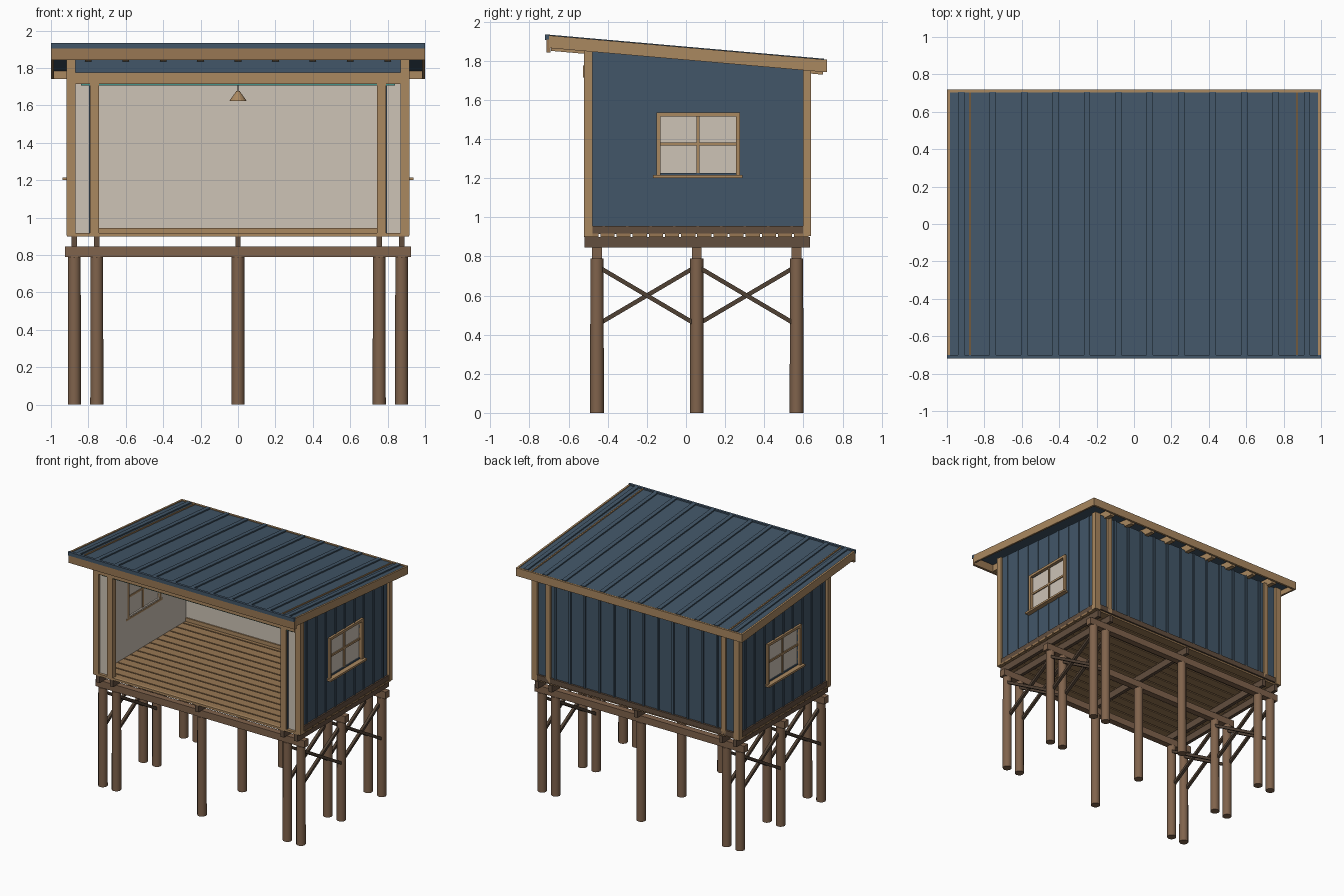
import bpy, bmesh, math
from mathutils import Vector, Matrix

if "Cube" in bpy.data.objects:
    bpy.data.objects.remove(bpy.data.objects["Cube"])

SLOPE = -0.0875          # roof falls toward the back


def srgb(r, g, b):
    return [((c / 255 + 0.055) / 1.055) ** 2.4 for c in (r, g, b)] + [1.0]


MATS = {}
for name, rgb in {"blue_cladding": (66, 86, 104), "tan_timber": (170, 136, 96),
                  "deck_timber": (152, 119, 83), "post_brown": (128, 99, 76),
                  "dark_brown": (98, 78, 62), "brace_brown": (80, 65, 52),
                  "pale_lining": (205, 195, 182), "teal_strip": (70, 150, 140)}.items():
    MATS[name] = bpy.data.materials.new(name)
    MATS[name].diffuse_color = srgb(*rgb)


def finish(name, bm, mat):
    bmesh.ops.recalc_face_normals(bm, faces=bm.faces)
    me = bpy.data.meshes.new(name)
    bm.to_mesh(me)
    bm.free()
    me.materials.append(MATS[mat])
    ob = bpy.data.objects.new(name, me)
    bpy.context.collection.objects.link(ob)
    return ob


def boxes(name, mat, items, slope_all=False, slope_top=False):
    """Each item is x0, x1, y0, y1, z0, z1; z may follow the roof pitch."""
    bm = bmesh.new()
    for x0, x1, y0, y1, z0, z1 in items:
        vs = bmesh.ops.create_cube(bm, size=1)["verts"]
        for v in vs:
            top = v.co.z > 0
            v.co = Vector((x1 if v.co.x > 0 else x0, y1 if v.co.y > 0 else y0, z1 if top else z0))
            if slope_all or (slope_top and top):
                v.co.z += SLOPE * v.co.y
    return finish(name, bm, mat)


def both(items):
    """Mirror boxes across x = 0."""
    return items + [(-b, -a, c, d, e, f) for a, b, c, d, e, f in items]


POST_X = (-0.875, -0.755, 0, 0.755, 0.875)
POST_Y = (-0.455, 0.055, 0.565)

# stilts
bm = bmesh.new()
for x in POST_X:
    for y in POST_Y:
        bmesh.ops.create_cone(bm, cap_ends=True, segments=12, radius1=0.035, radius2=0.034,
                              depth=0.79, matrix=Matrix.Translation((x, y, 0.395)))
stilts = finish("stilts", bm, "post_brown")
for p in stilts.data.polygons:
    p.use_smooth = abs(p.normal.z) < 0.5
stilts.data.set_sharp_from_angle(angle=math.radians(40))

# crossed braces between the stilts
bm = bmesh.new()
for x in POST_X:
    if x == 0:
        continue
    for ya, yb in zip(POST_Y, POST_Y[1:]):
        for k, (za, zb) in enumerate(((0.45, 0.75), (0.75, 0.45))):
            a, b = Vector((x, ya, za)), Vector((x, yb, zb))
            d = b - a
            m = (Matrix.Translation((a + b) / 2 + Vector((0.008 * (2 * k - 1), 0, 0)))
                 @ d.to_track_quat('Z', 'X').to_matrix().to_4x4()
                 @ Matrix.Diagonal((0.022, 0.022, d.length, 1)))
            bmesh.ops.create_cube(bm, size=1, matrix=m)
finish("cross_braces", bm, "brace_brown")

# floor frame and deck
boxes("floor_beams", "post_brown", [(-0.925, 0.925, y - 0.025, y + 0.025, 0.79, 0.845) for y in POST_Y])
boxes("floor_joists", "dark_brown",
      [(x - 0.014, x + 0.014, -0.52, 0.635, 0.845, 0.9) for x in POST_X])
N = 14
pitch = 1.155 / N
boxes("deck_boards", "deck_timber",
      [(-0.915, 0.915, -0.52 + i * pitch, -0.52 + (i + 1) * pitch - 0.01, 0.9, 0.916) for i in range(N)])

# outer walls, side walls framed around the window opening
WY0, WY1, WZ0, WZ1 = -0.13, 0.255, 1.225, 1.515
TOP = 1.805
boxes("side_walls", "blue_cladding",
      both([(0.885, 0.9, -0.485, WY0, 0.916, TOP), (0.885, 0.9, WY1, 0.605, 0.916, TOP),
            (0.885, 0.9, WY0, WY1, WZ1, TOP)]), slope_top=True)
boxes("under_window_walls", "blue_cladding", both([(0.885, 0.9, WY0, WY1, 0.916, WZ0)]))
boxes("back_wall", "blue_cladding", [(-0.9, 0.9, 0.605, 0.622, 0.916, TOP)], slope_top=True)

# cladding battens
side_battens, low_battens = [], []
for i in range(9):
    y = -0.42 + i * 0.12
    if WY0 - 0.04 < y < WY1 + 0.04:
        low_battens.append((0.9, 0.906, y - 0.007, y + 0.007, 0.95, 1.2))
        side_battens.append((0.9, 0.906, y - 0.007, y + 0.007, 1.53, TOP))
    else:
        side_battens.append((0.9, 0.906, y - 0.007, y + 0.007, 0.95, TOP))
boxes("side_battens", "blue_cladding", both(side_battens), slope_top=True)
boxes("side_low_battens", "blue_cladding", both(low_battens))
boxes("back_battens", "blue_cladding",
      [(-0.715 + i * 0.13 - 0.008, -0.715 + i * 0.13 + 0.008, 0.622, 0.634, 0.95, TOP)
       for i in range(12)], slope_top=True)

# pale inner lining
boxes("side_lining", "pale_lining",
      both([(0.872, 0.885, -0.48, WY0, 0.916, TOP - 0.01), (0.872, 0.885, WY1, 0.6, 0.916, TOP - 0.01),
            (0.872, 0.885, WY0, WY1, WZ1, TOP - 0.01)]), slope_top=True)
boxes("low_side_lining", "pale_lining", both([(0.872, 0.885, WY0, WY1, 0.916, WZ0)]))
boxes("back_lining", "pale_lining", [(-0.872, 0.872, 0.59, 0.605, 0.916, TOP - 0.01)], slope_top=True)
boxes("inner_skirting", "tan_timber", [(-0.87, 0.87, 0.58, 0.59, 0.916, 0.945)])
boxes("front_side_panels", "pale_lining", both([(0.795, 0.872, -0.5, -0.488, 0.916, 1.715)]))
boxes("front_panel_edges", "blue_cladding", both([(0.789, 0.797, -0.512, -0.486, 0.916, 1.775)]))

# baseboards outside
boxes("baseboards", "dark_brown",
      both([(0.9, 0.912, -0.48, 0.6, 0.914, 0.955)]) + [(-0.87, 0.87, 0.622, 0.638, 0.914, 0.955)])

# corner posts, door posts and trims
boxes("corner_posts", "tan_timber",
      both([(0.868, 0.918, -0.522, -0.478, 0.905, TOP), (0.868, 0.918, 0.598, 0.64, 0.905, TOP)]),
      slope_top=True)
boxes("opening_posts", "tan_timber", both([(0.742, 0.79, -0.522, -0.478, 0.916, 1.775)]))
boxes("back_trims", "tan_timber", both([(0.755, 0.795, 0.622, 0.638, 0.916, TOP)]), slope_top=True)
boxes("front_lintel", "tan_timber", [(-0.868, 0.868, -0.526, -0.478, 1.715, 1.775)])
boxes("front_sill", "tan_timber", [(-0.868, 0.868, -0.522, -0.5, 0.9, 0.918)])
boxes("lintel_infill", "blue_cladding", [(-0.868, 0.868, -0.51, -0.49, 1.775, 1.845)])
boxes("lintel_strip", "teal_strip", [(-0.84, 0.84, -0.515, -0.485, 1.706, 1.715)])

# windows
boxes("window_panes", "pale_lining", both([(0.884, 0.892, WY0, WY1, WZ0, WZ1)]))
boxes("window_frames", "tan_timber", both([
    (0.87, 0.918, -0.152, WY0, 1.215, 1.535), (0.87, 0.918, WY1, 0.277, 1.215, 1.535),
    (0.87, 0.918, WY0, WY1, WZ1, 1.535),
    (0.88, 0.9, 0.054, 0.07, WZ0, WZ1), (0.88, 0.9, WY0, WY1, 1.367, 1.383)]))
boxes("window_sills", "tan_timber", both([(0.87, 0.938, -0.168, 0.29, 1.2, 1.215)]))

# roof sheet, ribs and edge boards
R = 1.868
boxes("roof_sheet", "blue_cladding", [(-0.985, 0.985, -0.705, 0.705, R - 0.022, R - 0.006)], slope_all=True)
boxes("roof_ribs", "blue_cladding",
      [(x - 0.017, x + 0.017, -0.705, 0.705, R - 0.008, R + 0.004)
       for x in [-0.923 + i * 0.168 for i in range(12)]], slope_all=True)
boxes("roof_strips", "tan_timber", [(x - 0.005, x + 0.005, -0.7, 0.705, R - 0.008, R + 0.003)
                                    for x in (-0.876, 0.872)], slope_all=True)
boxes("barge_boards", "tan_timber", both([(0.985, 1.0, -0.7, 0.715, R - 0.064, R)]), slope_all=True)
boxes("back_fascia", "tan_timber", [(-1.0, 1.0, 0.703, 0.72, 1.742, 1.806)])
boxes("front_fascia", "deck_timber", [(-1.0, 1.0, -0.712, -0.692, 1.843, 1.908)])
boxes("front_flashing", "blue_cladding", [(-1.0, 1.0, -0.72, -0.7, 1.905, 1.934)])
boxes("rafters", "tan_timber",
      [(x - 0.018, x + 0.018, -0.69, 0.7, R - 0.078, R - 0.022)
       for x in [-0.8 + i * 0.2 for i in range(9)]], slope_all=True)

# pendant lamp
bm = bmesh.new()
bmesh.ops.create_cone(bm, cap_ends=True, segments=16, radius1=0.047, radius2=0.008, depth=0.055,
                      matrix=Matrix.Translation((0, 0.05, 1.65)))
finish("lamp_shade", bm, "tan_timber")
bm = bmesh.new()
bmesh.ops.create_cone(bm, cap_ends=True, segments=8, radius1=0.004, radius2=0.004, depth=0.17,
                      matrix=Matrix.Translation((0, 0.05, 1.76)))
finish("lamp_cord", bm, "brace_brown")

for m in bpy.data.materials:
    if m.users and not m.is_grease_pencil:
        m.use_nodes = True
        m.node_tree.nodes["Principled BSDF"].inputs["Base Color"].default_value = m.diffuse_color
